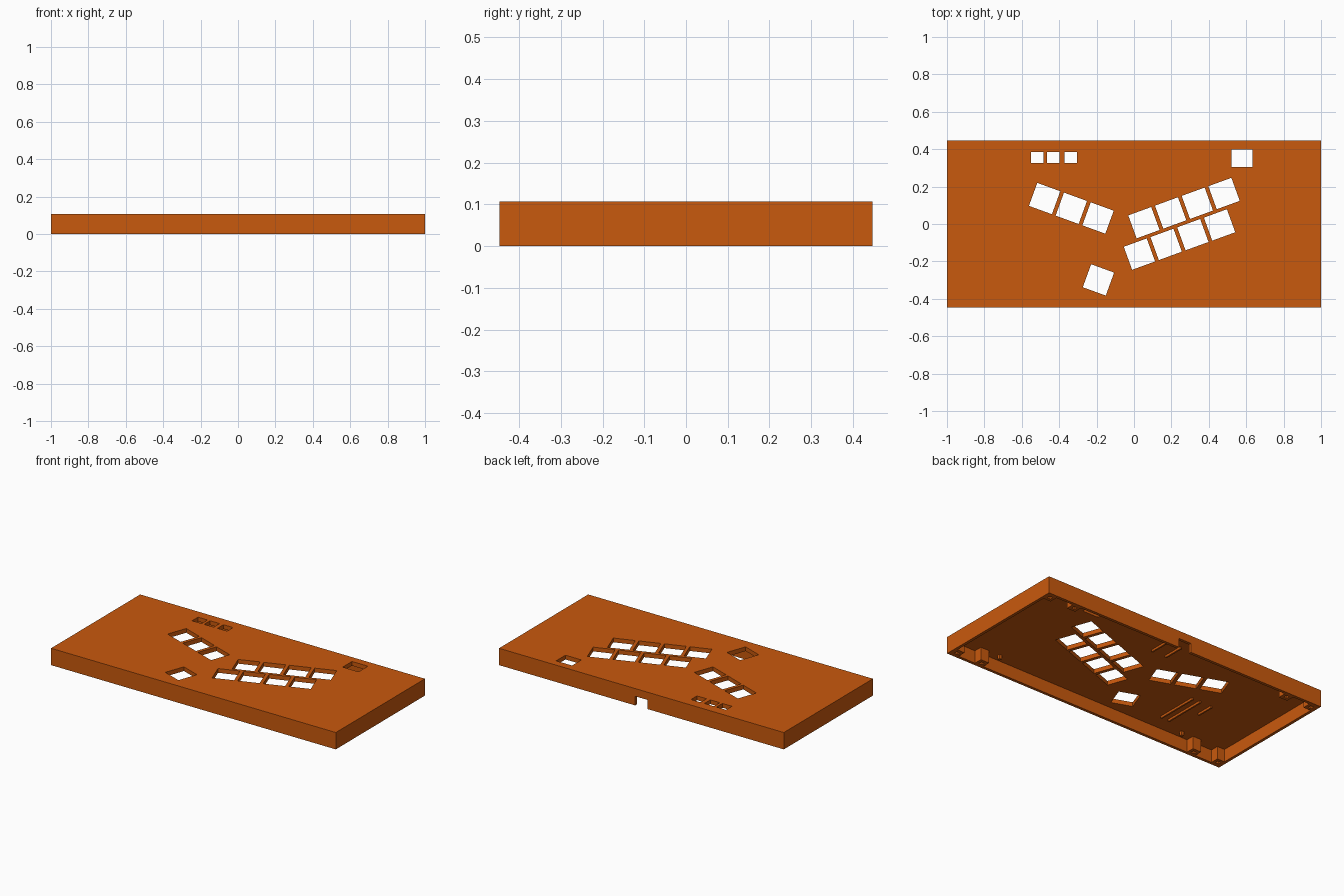
import bpy, bmesh, math
from mathutils import Matrix, Vector

if "Cube" in bpy.data.objects:
    bpy.data.objects.remove(bpy.data.objects["Cube"])

W, D, H = 2.0, 0.894, 0.107      # outer size
WALL, CEIL = 0.018, 0.08         # wall thickness, underside of the top plate
ANG = math.radians(20)

orange = bpy.data.materials.new("burnt orange")
orange.diffuse_color = (0.584, 0.1, 0.004, 1)
orange.use_nodes = True
orange.node_tree.nodes["Principled BSDF"].inputs["Base Color"].default_value = orange.diffuse_color


def add_box(bm, x, y, z0, z1, sx, sy, rot=0.0):
    m = (Matrix.Translation((x, y, (z0 + z1) / 2)) @ Matrix.Rotation(rot, 4, 'Z')
         @ Matrix.Diagonal((sx, sy, z1 - z0, 1)))
    bmesh.ops.create_cube(bm, size=1, matrix=m)


def make(name, boxes):
    bm = bmesh.new()
    for b in boxes:
        add_box(bm, *b)
    me = bpy.data.meshes.new(name)
    bm.to_mesh(me)
    bm.free()
    me.materials.append(orange)
    ob = bpy.data.objects.new(name, me)
    bpy.context.collection.objects.link(ob)
    return ob


def cut(ob, boxes):
    # subtract boxes, apply the result and delete the cutter
    cutter = make("cutter", boxes)
    cutter.hide_render = True
    mod = ob.modifiers.new("cut", 'BOOLEAN')
    mod.operation, mod.solver, mod.object = 'DIFFERENCE', 'EXACT', cutter
    bpy.context.view_layer.objects.active = ob
    bpy.ops.object.modifier_apply(modifier=mod.name)
    bpy.data.objects.remove(cutter)


# case shell, open underneath
case = make("case_shell", [(0, 0, 0, H, W, D)])
cut(case, [(0, 0, -0.05, CEIL, W - 2 * WALL, D - 2 * WALL)])

# key openings: (start x, start y, count, tilt)
KEY, STEP = 0.131, 0.152
holes = []
for x, y, n, a in ((-0.478, 0.136, 3, -ANG), (-0.19, -0.299, 1, -ANG),
                   (0.053, 0.007, 4, ANG), (0.029, -0.161, 4, ANG)):
    for i in range(n):
        holes.append((x + i * STEP * math.cos(a), y + i * STEP * math.sin(a),
                      0.06, 0.13, KEY, KEY, a))
# small option buttons and the display window
holes += [(x, 0.355, 0.06, 0.13, 0.067, 0.06) for x in (-0.517, -0.432, -0.338)]
holes.append((0.577, 0.352, 0.06, 0.13, 0.112, 0.094))
# cable notch in the back wall
holes.append((0, D / 2, -0.05, 0.058, 0.088, 0.1))
cut(case, holes)

# screw posts near the corners, with blind screw holes
spots = [(sx * x, sy * 0.407) for sx in (-1, 1) for sy in (-1, 1) for x in (0.96, 0.78)]
posts = make("screw_posts", [(x, y, 0, CEIL + 0.005, 0.06, 0.06) for x, y in spots])
cut(posts, [(x, y, -0.02, 0.06, 0.022, 0.022) for x, y in spots])

# locating pegs under the top plate
make("locating_pegs", [(sx * 0.67, sy * 0.38, CEIL - 0.025, CEIL + 0.005, 0.018, 0.018)
                       for sx in (-1, 1) for sy in (-1, 1)])

# thin ribs holding the circuit boards
make("board_ribs", [(x, (y0 + y1) / 2, CEIL - 0.014, CEIL + 0.005, 0.01, y1 - y0)
                    for x, y0, y1 in ((0.05, 0.22, 0.35), (-0.05, 0.22, 0.35),
                                      (-0.47, -0.32, -0.045), (-0.525, -0.32, -0.045),
                                      (-0.61, -0.16, -0.05))])
